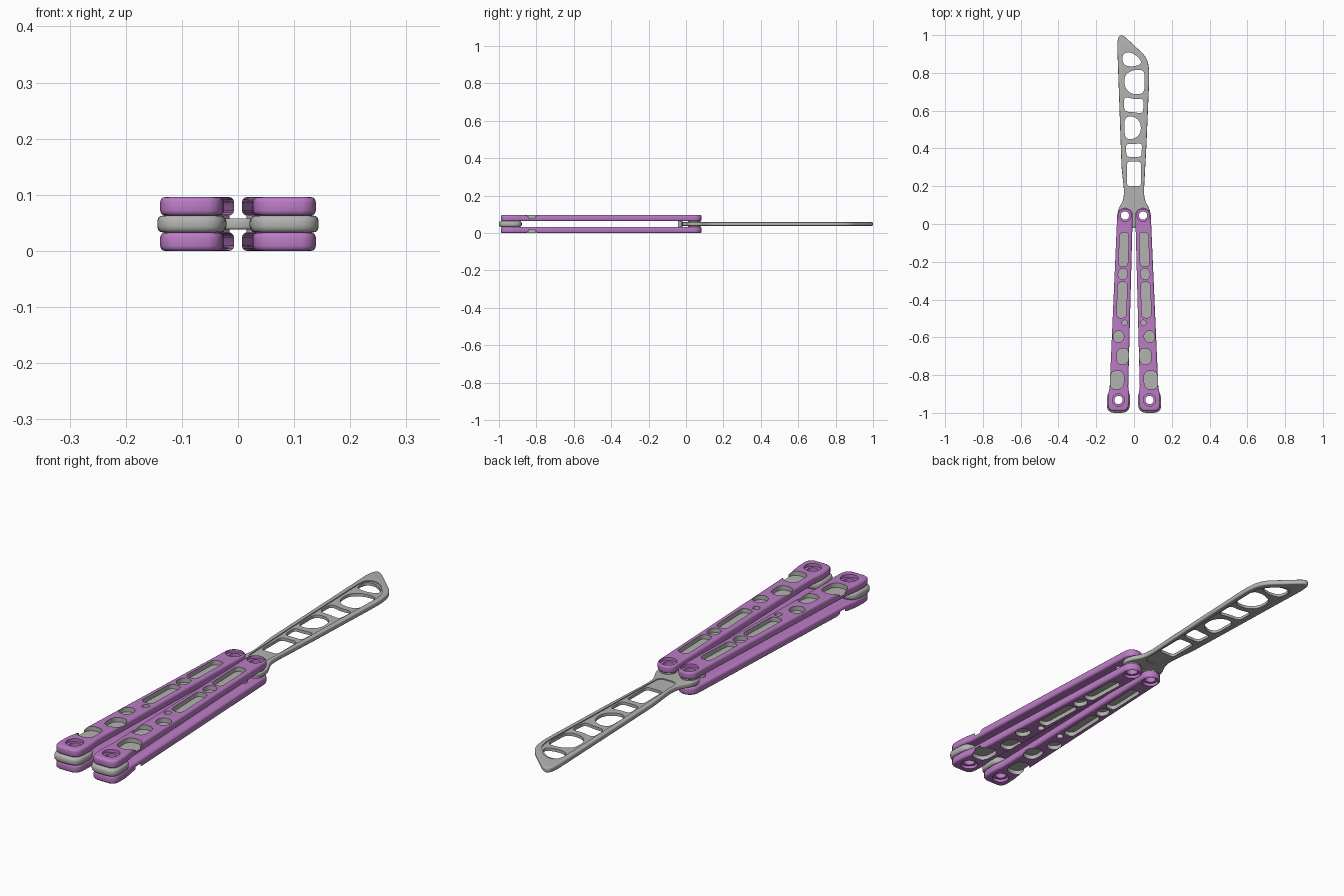
import bpy, bmesh, math
from mathutils import Vector

if "Cube" in bpy.data.objects:
    bpy.data.objects.remove(bpy.data.objects["Cube"])

H = 0.096            # total thickness
PURPLE, GREY = 0, 1


def material(name, rgb):
    m = bpy.data.materials.new(name)
    m.diffuse_color = (*rgb, 1)
    m.use_nodes = True
    m.node_tree.nodes["Principled BSDF"].inputs["Base Color"].default_value = m.diffuse_color
    return m


MATS = [material("anodised_purple", (0.50, 0.20, 0.56)),
        material("steel_grey", (0.45, 0.45, 0.44))]


# ---------- outline helpers (all counter-clockwise) ----------
def ellipse(x, y, rx, ry, n=28):
    return [(x + rx * math.cos(2 * math.pi * i / n), y + ry * math.sin(2 * math.pi * i / n)) for i in range(n)]


def rounded(pts, d, seg=6):
    """Round every corner of a polygon, starting at distance d from it."""
    out = []
    for i, p in enumerate(pts):
        p, a, b = Vector(p), Vector(pts[i - 1]), Vector(pts[(i + 1) % len(pts)])
        s = p + (a - p).normalized() * min(d, 0.48 * (a - p).length)
        e = p + (b - p).normalized() * min(d, 0.48 * (b - p).length)
        for k in range(seg + 1):
            t = k / seg
            out.append(tuple(s * (1 - t) ** 2 + p * (2 * t * (1 - t)) + e * t * t))
    return out


def box(x0, x1, y0, y1):
    return [(x0, y0), (x1, y0), (x1, y1), (x0, y1)]


def inset(pts, d):
    out = []
    for i, p in enumerate(pts):
        p, a, b = Vector(p), Vector(pts[i - 1]), Vector(pts[(i + 1) % len(pts)])
        u, v = (p - a).normalized(), (b - p).normalized()
        n = Vector((-u.y - v.y, u.x + v.x)).normalized()
        out.append(p + n * d / max(0.5, n.dot(Vector((-u.y, u.x)))))
    return out


# ---------- solid helpers ----------
def solid(name, parts):
    """Each part is (outline, [(inset, z), ...] from bottom to top, material index)."""
    bm = bmesh.new()
    for outline, rings, mat in parts:
        loops = [[bm.verts.new((p[0], p[1], z)) for p in inset(outline, d)] for d, z in rings]
        n = len(outline)
        faces = [bm.faces.new(loops[0][::-1]), bm.faces.new(loops[-1])]
        for lo, hi in zip(loops, loops[1:]):
            faces += [bm.faces.new((lo[i], lo[(i + 1) % n], hi[(i + 1) % n], hi[i])) for i in range(n)]
        for f in faces:
            f.material_index = mat
    me = bpy.data.meshes.new(name)
    bm.to_mesh(me)
    bm.free()
    for m in MATS:
        me.materials.append(m)
    ob = bpy.data.objects.new(name, me)
    bpy.context.collection.objects.link(ob)
    return ob


def cut(ob, parts):
    cutter = solid("cutter", parts)
    mod = ob.modifiers.new("cut", 'BOOLEAN')
    mod.operation, mod.solver, mod.object = 'DIFFERENCE', 'EXACT', cutter
    me = bpy.data.meshes.new_from_object(ob.evaluated_get(bpy.context.evaluated_depsgraph_get()))
    ob.modifiers.clear()
    ob.data = me
    bpy.data.objects.remove(cutter)


def mirrored(ob, name, axis):
    """Copy across the middle plane: axis 0 = left/right, axis 2 = top/bottom."""
    me = ob.data.copy()
    for v in me.vertices:
        v.co[axis] = (H if axis == 2 else 0) - v.co[axis]
    me.flip_normals()
    new = bpy.data.objects.new(name, me)
    bpy.context.collection.objects.link(new)
    return new


def soft(z0, z1, r):
    """Straight sides with rounded rims."""
    arc = [(r * (1 - math.sin(a)), r * (1 - math.cos(a))) for a in (0, math.pi / 6, math.pi / 3, math.pi / 2)]
    return [(d, z0 + h) for d, h in arc] + [(d, z1 - h) for d, h in reversed(arc)]


# ---------- handles ----------
PIVOT_Y, END_Y = 0.045, -0.932


def along(pts):
    """Place (offset, y) points on the slanted centre line of the right handle."""
    return [(0.048 + 0.0349 * (PIVOT_Y - y) + x, y) for x, y in pts]


top = [(0.041 * math.cos(math.pi * i / 16), PIVOT_Y + 0.039 * math.sin(math.pi * i / 16)) for i in range(17)]
side = [(-0.049, -0.86), (-0.053, -0.885), (-0.056, -0.91), (-0.056, -0.95),
        (-0.053, -0.97), (-0.045, -0.983), (-0.03, -0.99)]
outline = along(top + side + [(-x, y) for x, y in reversed(side)])

upper = solid("handle_plate_upper_right", [(outline, soft(0.063, H, 0.009), PURPLE)])
pockets = [
    rounded(box(-0.024, 0.024, -0.225, -0.045), 0.022),
    ellipse(0, -0.265, 0.025, 0.03),
    rounded(box(-0.025, 0.025, -0.497, -0.307), 0.022),
    ellipse(-0.018, -0.523, 0.014, 0.014),
    ellipse(0.012, -0.596, 0.029, 0.031),
    rounded(box(-0.047, 0.017, -0.743, -0.658), 0.034),
    rounded(box(-0.025, 0.049, -0.875, -0.777), 0.036),
]
cut(upper, [(along(p), [(0, 0.078), (0, 0.12)], GREY) for p in pockets])
# counterbores and through holes at pivot and tail
holes = (PIVOT_Y, END_Y)
cut(upper, [(along(ellipse(0, y, 0.033, 0.033)), [(0, 0.084), (0, 0.12)], PURPLE) for y in holes])
cut(upper, [(along(ellipse(0, y, 0.022, 0.022)), [(0, 0.04), (0, 0.12)], PURPLE) for y in holes])
lower = mirrored(upper, "handle_plate_lower_right", 2)
mirrored(upper, "handle_plate_upper_left", 0)
mirrored(lower, "handle_plate_lower_left", 0)

# tail spacers between the plates
spacer = solid("tail_spacer_right", [(along(rounded(box(-0.061, 0.061, -1.0, -0.878), 0.045)),
                                      soft(0.0325, 0.0635, 0.011), GREY)])
cut(spacer, [(along(ellipse(0, END_Y, 0.022, 0.022)), [(0, 0), (0, 0.1)], GREY)])
mirrored(spacer, "tail_spacer_left", 0)

# pivot washers and stop pins
washers = solid("pivot_washers_right", [(along(ellipse(0, PIVOT_Y, 0.033, 0.033)), [(0, a), (0, b)], GREY)
                                        for a, b in ((0.0325, 0.0385), (0.0575, 0.0635))])
cut(washers, [(along(ellipse(0, PIVOT_Y, 0.022, 0.022)), [(0, 0), (0, 0.1)], GREY)])
mirrored(washers, "pivot_washers_left", 0)
pin = solid("stop_pin_right", [(along(ellipse(0, -0.032, 0.012, 0.012, 16)), [(0, 0.0325), (0, 0.0635)], GREY)])
mirrored(pin, "stop_pin_left", 0)

# ---------- blade ----------
tang = [(0.022, -0.02), (0.045, 0.004), (0.07, 0.012), (0.086, 0.035), (0.087, 0.06), (0.08, 0.085),
        (0.062, 0.115), (0.054, 0.145), (0.053, 0.18)]
right_edge = [(0.066, 0.42), (0.08, 0.75), (0.081, 0.81), (0.074, 0.86), (0.055, 0.895)]
tip = [(-0.038, 0.982), (-0.055, 0.996), (-0.07, 1.0), (-0.084, 0.988), (-0.089, 0.95)]
left_edge = [(-0.08, 0.7), (-0.066, 0.3)]
blade_outline = tang + right_edge + tip + left_edge + [(-x, y) for x, y in reversed(tang)]
blade = solid("blade", [(rounded(blade_outline, 0.02, 4), soft(0.038, 0.058, 0.005), GREY)])
# shallow recess on both faces
recess = rounded([(-0.04, 0.112), (0.04, 0.112), (0.052, 0.5), (0.062, 0.8), (0.056, 0.85),
                  (0.0, 0.915), (-0.05, 0.922), (-0.066, 0.89), (-0.064, 0.8), (-0.055, 0.5)], 0.025)
cut(blade, [(recess, [(0, 0.054), (0, 0.08)], GREY), (recess, [(0, 0.02), (0, 0.042)], GREY)])
# lightening windows
windows = [
    (box(-0.037, 0.037, 0.2, 0.33), 0.018),
    ([(-0.04, 0.355), (0.04, 0.355), (0.042, 0.43), (0.0, 0.422), (-0.043, 0.425)], 0.02),
    ([(-0.049, 0.455), (-0.01, 0.445), (0.035, 0.475), (0.037, 0.535), (0.0, 0.572), (-0.05, 0.565)], 0.03),
    ([(-0.052, 0.595), (0.0, 0.592), (0.048, 0.583), (0.051, 0.665), (0.0, 0.66), (-0.053, 0.675)], 0.025),
    ([(0.054, 0.69), (0.057, 0.815), (0.0, 0.818), (-0.05, 0.79), (-0.05, 0.72), (-0.01, 0.685)], 0.03),
    ([(-0.06, 0.845), (-0.02, 0.832), (0.035, 0.842), (0.038, 0.868), (-0.01, 0.91), (-0.061, 0.905)], 0.03),
]
cut(blade, [(rounded(p, d), [(0, 0), (0, 0.1)], GREY) for p, d in windows])
cut(blade, [(ellipse(s * 0.048, PIVOT_Y, 0.022, 0.022), [(0, 0), (0, 0.1)], GREY) for s in (-1, 1)])

# ---------- smooth shading with sharp edges kept ----------
for ob in bpy.context.scene.objects:
    ob.select_set(True)
bpy.context.view_layer.objects.active = blade
bpy.ops.object.shade_smooth_by_angle(angle=math.radians(35))
